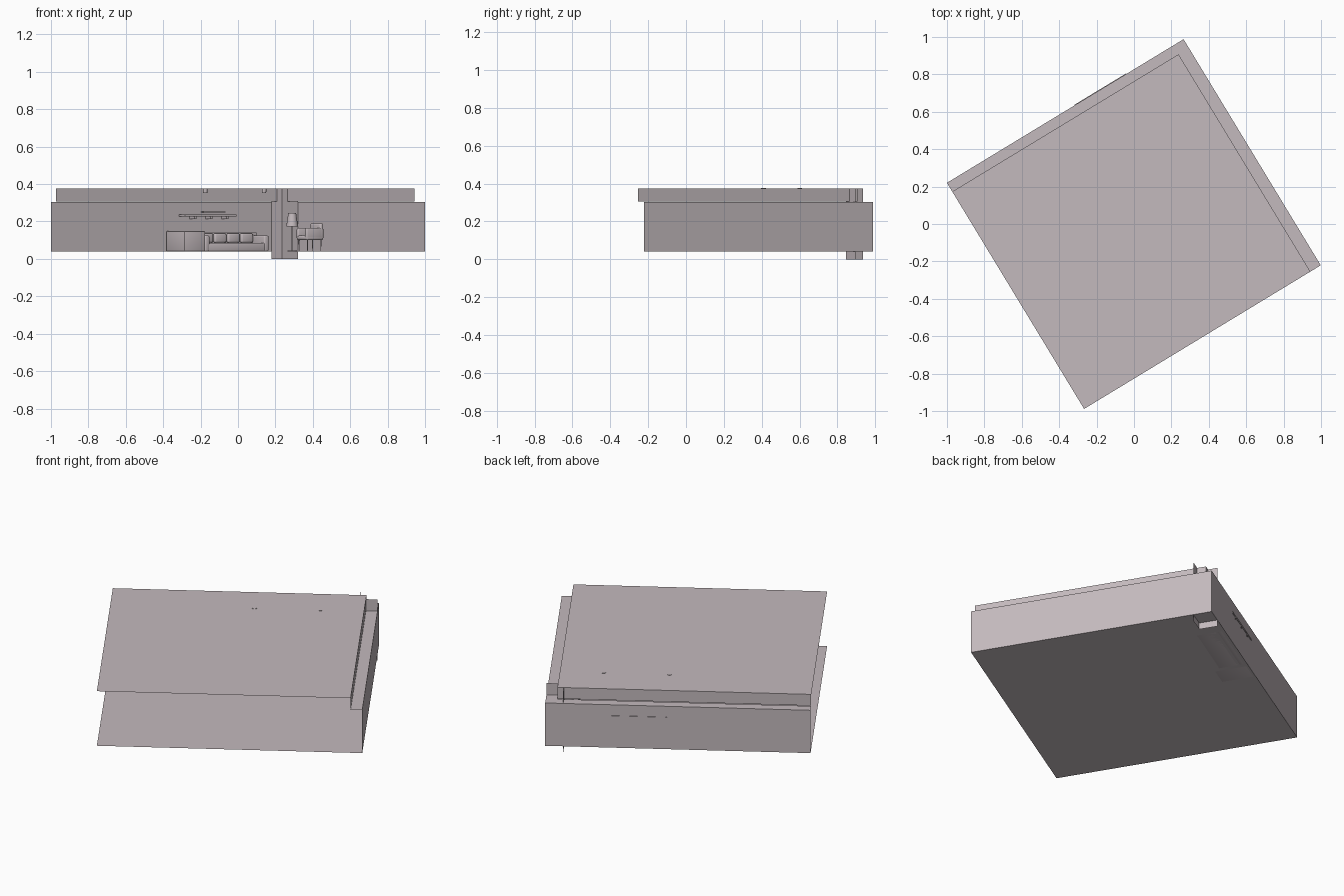
import bpy, bmesh, math
from mathutils import Matrix, Vector

if "Cube" in bpy.data.objects:
    bpy.data.objects.remove(bpy.data.objects["Cube"])

# Room frame: origin at the back corner, a runs along the back wall, b along the side wall
FRAME = Matrix.Translation((0.265, 0.988, 0)) @ Matrix.Rotation(math.radians(211.25), 4, 'Z')
LEN_A, LEN_B = 1.48, 1.414
FLOOR, LEDGE, TOP = 0.04, 0.303, 0.375
IN_A, IN_B = 0.065, 0.055

clay = bpy.data.materials.new("warm_grey")
clay.diffuse_color = (0.55, 0.49, 0.51, 1)
clay.use_nodes = True
clay.node_tree.nodes["Principled BSDF"].inputs["Base Color"].default_value = clay.diffuse_color


def finish(name, bm, smooth=False):
    me = bpy.data.meshes.new(name)
    bm.to_mesh(me)
    bm.free()
    me.materials.append(clay)
    ob = bpy.data.objects.new(name, me)
    ob.matrix_world = FRAME
    bpy.context.collection.objects.link(ob)
    if smooth:
        bpy.ops.object.select_all(action='DESELECT')
        ob.select_set(True)
        bpy.context.view_layer.objects.active = ob
        bpy.ops.object.shade_smooth_by_angle(angle=math.radians(40))
    return ob


def sheets(name, quads):
    bm = bmesh.new()
    for q in quads:
        bm.faces.new([bm.verts.new(p) for p in q])
    bmesh.ops.remove_doubles(bm, verts=bm.verts, dist=0.0005)
    return finish(name, bm)


def upright(p, q, z0, z1):
    return [(*p, z0), (*q, z0), (*q, z1), (*p, z1)]


def flat(a0, a1, b0, b1, z):
    return [(a0, b0, z), (a1, b0, z), (a1, b1, z), (a0, b1, z)]


def box(name, a0, a1, b0, b1, z0, z1, bevel=0.0):
    bm = bmesh.new()
    bmesh.ops.create_cube(bm, size=1)
    for v in bm.verts:
        v.co = Vector(((a0 + a1) / 2 + v.co.x * (a1 - a0),
                       (b0 + b1) / 2 + v.co.y * (b1 - b0),
                       (z0 + z1) / 2 + v.co.z * (z1 - z0)))
    if bevel:
        bmesh.ops.bevel(bm, geom=bm.edges[:], offset=bevel, segments=3,
                        profile=0.5, affect='EDGES')
    return finish(name, bm, bevel > 0)


def cone(name, a, b, z0, z1, r0, r1, n=20):
    bm = bmesh.new()
    bmesh.ops.create_cone(bm, cap_ends=True, segments=n, radius1=r0, radius2=r1, depth=z1 - z0,
                          matrix=Matrix.Translation((a, b, (z0 + z1) / 2)))
    return finish(name, bm, True)


# Room shell, open on two sides
sheets("floor", [flat(0, LEN_A, 0, LEN_B, FLOOR)])
sheets("walls", [upright((0, 0), (LEN_A, 0), FLOOR, LEDGE),
                 upright((0, 0), (0, LEN_B), FLOOR, LEDGE)])
sheets("ledge", [flat(0, LEN_A, 0, IN_B, LEDGE),
                 flat(0, IN_A, IN_B, LEN_B, LEDGE)])
sheets("raised_ceiling", [
    flat(IN_A, LEN_A, IN_B, LEN_B, TOP),
    upright((IN_A, IN_B), (LEN_A, IN_B), LEDGE + 0.003, TOP),
    upright((IN_A, IN_B), (IN_A, LEN_B), LEDGE + 0.003, TOP)])

# Corner column cladding
sheets("corner_column", [upright((0.1, 0), (0.1, 0.107), 0, TOP),
                         upright((0.1, 0.107), (0, 0.107), 0, TOP)])

# Ceiling spotlights
for i, a in enumerate((0.308, 0.676)):
    cone(f"spotlight_{i}", a, 0.266, 0.352, 0.377, 0.011, 0.013, 16)

# Wall shelves with brackets
box("long_shelf", 0.36, 0.68, -0.003, 0.065, 0.226, 0.237)
box("short_shelf", 0.42, 0.54, 0.0, 0.05, 0.248, 0.254)
for i, a in enumerate((0.40, 0.50, 0.60)):
    box(f"shelf_bracket_{i}", a, a + 0.012, -0.003, 0.05, 0.212, 0.226)

# Sofa along the back wall
S0, S1 = 0.22, 0.62
box("sofa_back", S0, S1, 0.01, 0.05, FLOOR, 0.145, 0.008)
box("sofa_seat", S0, S1, 0.05, 0.17, FLOOR, 0.085, 0.008)
for i, a in enumerate((S0, S1 - 0.03)):
    box(f"sofa_arm_{i}", a, a + 0.03, 0.045, 0.172, FLOOR, 0.125, 0.008)
for i in range(4):
    a = S0 + 0.038 + i * 0.083
    box(f"sofa_cushion_{i}", a, a + 0.075, 0.05, 0.075, 0.086, 0.137, 0.01)

# Cabinet beside the sofa
box("side_cabinet", 0.635, 0.765, 0.01, 0.20, FLOOR, 0.148, 0.004)

# Floor lamp
LA, LB = 0.118, 0.242
cone("lamp_base", LA, LB, FLOOR, 0.046, 0.025, 0.025)
cone("lamp_pole", LA, LB, 0.046, 0.18, 0.003, 0.003, 8)
cone("lamp_shade", LA, LB, 0.172, 0.245, 0.032, 0.021)

# Lounge chair
CA, CB, H = 0.109, 0.411, 0.054
box("chair_seat", CA - H, CA + H, CB - H, CB + H, 0.10, 0.125, 0.01)
box("chair_back", CA - H, CA - H + 0.025, CB - H, CB + H, 0.11, 0.19, 0.01)
for i, s in enumerate((-1, 1)):
    c = CB + s * (H - 0.01)
    box(f"chair_arm_{i}", CA - H, CA + H, c - 0.01, c + 0.01, 0.105, 0.165, 0.008)
    for j, t in enumerate((-1, 1)):
        cone(f"chair_leg_{i}{j}", CA + t * 0.042, CB + s * 0.042, FLOOR, 0.102, 0.002, 0.003, 8)
